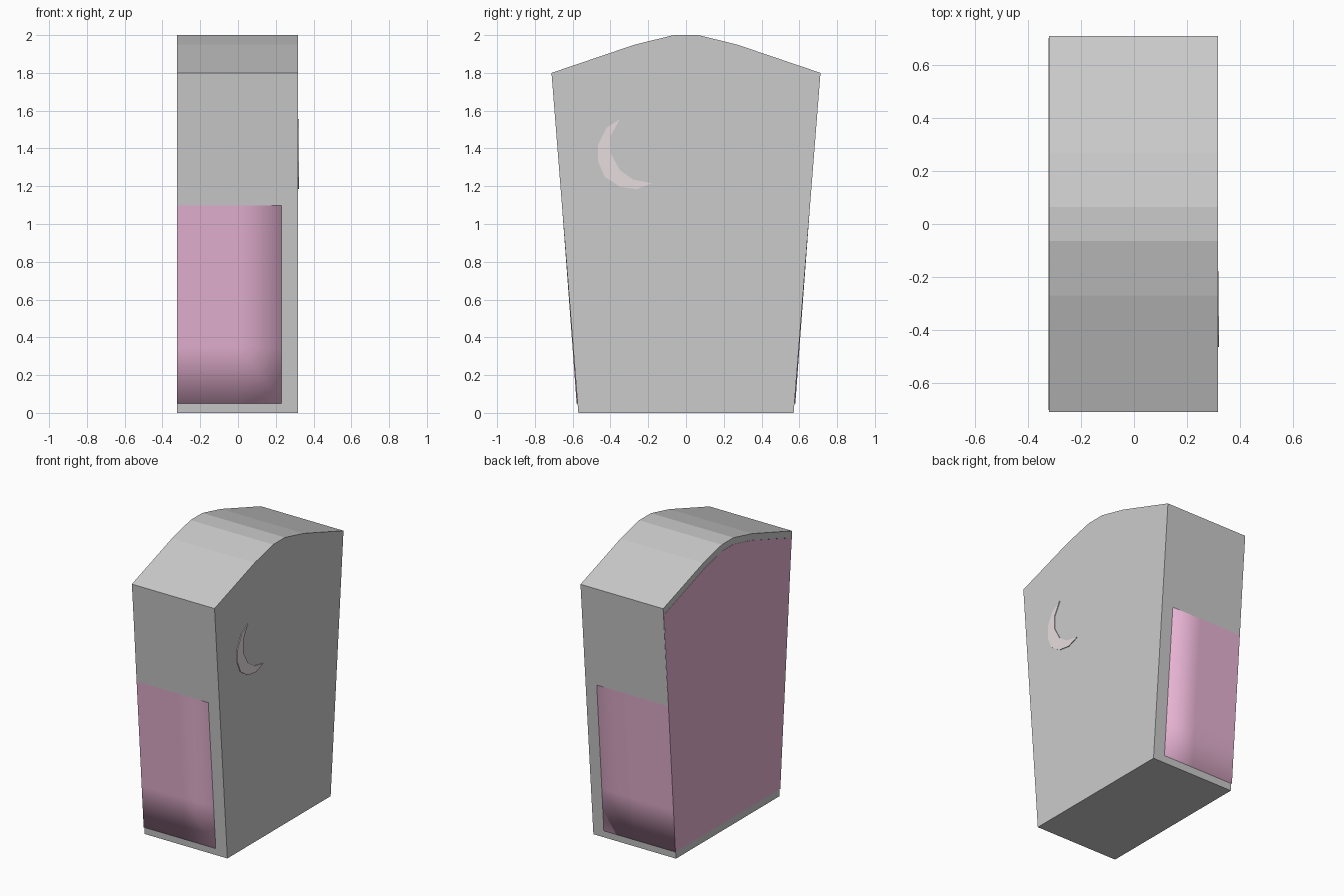
import bpy, bmesh

if "Cube" in bpy.data.objects:
    bpy.data.objects.remove(bpy.data.objects["Cube"])


def material(name, rgb):
    mat = bpy.data.materials.new(name)
    mat.diffuse_color = (*rgb, 1)
    mat.use_nodes = True
    mat.node_tree.nodes["Principled BSDF"].inputs["Base Color"].default_value = mat.diffuse_color
    return mat


def mirrored(half):
    """Close a right-hand (y, z) half profile by mirroring it across y = 0."""
    return half + [(-y, z) for y, z in reversed(half)]


def prism(name, profile, xs, mat=None, smooth=False):
    """Loft a (y, z) outline through the given x stations and cap both ends."""
    bm = bmesh.new()
    rings = [[bm.verts.new((x, y, z)) for y, z in profile] for x in xs]
    n = len(profile)
    for a, b in zip(rings, rings[1:]):
        for i in range(n):
            j = (i + 1) % n
            bm.faces.new((a[i], a[j], b[j], b[i]))
    caps = [bm.faces.new(rings[0]), bm.faces.new(rings[-1])]
    bmesh.ops.recalc_face_normals(bm, faces=bm.faces)
    for f in bm.faces:
        f.smooth = smooth
    # The outer cap stays crisp
    caps[0].smooth = False
    for e in caps[0].edges:
        e.smooth = False
    bmesh.ops.triangulate(bm, faces=caps)
    mesh = bpy.data.meshes.new(name)
    bm.to_mesh(mesh)
    bm.free()
    ob = bpy.data.objects.new(name, mesh)
    bpy.context.collection.objects.link(ob)
    if mat:
        mesh.materials.append(mat)
    return ob


pink = material("pink", (0.80, 0.45, 0.65))
pale = material("pale", (0.80, 0.72, 0.73))

# Tapered body with a faceted arched roof
prism("body", mirrored([(0.57, 0), (0.712, 1.8), (0.27, 1.95), (0.065, 2.0)]),
      [-0.322, 0.317])

# Pink lining: flush on the left side, its flanks just break through low down
prism("lining",
      mirrored([(0.579, 0.05), (0.601, 0.35), (0.659, 1.13), (0.704, 1.755),
                (0.265, 1.905), (0.063, 1.955)]),
      [-0.324, 0.0, 0.23], pink, smooth=True)

# Raised crescent on the right side
crescent = [(-0.35, 1.555), (-0.42, 1.51), (-0.465, 1.42), (-0.465, 1.33),
            (-0.43, 1.25), (-0.35, 1.197), (-0.26, 1.185), (-0.18, 1.215),
            (-0.28, 1.235), (-0.35, 1.285), (-0.40, 1.375), (-0.40, 1.465)]
prism("crescent_moon", crescent, [0.312, 0.322], pale)
